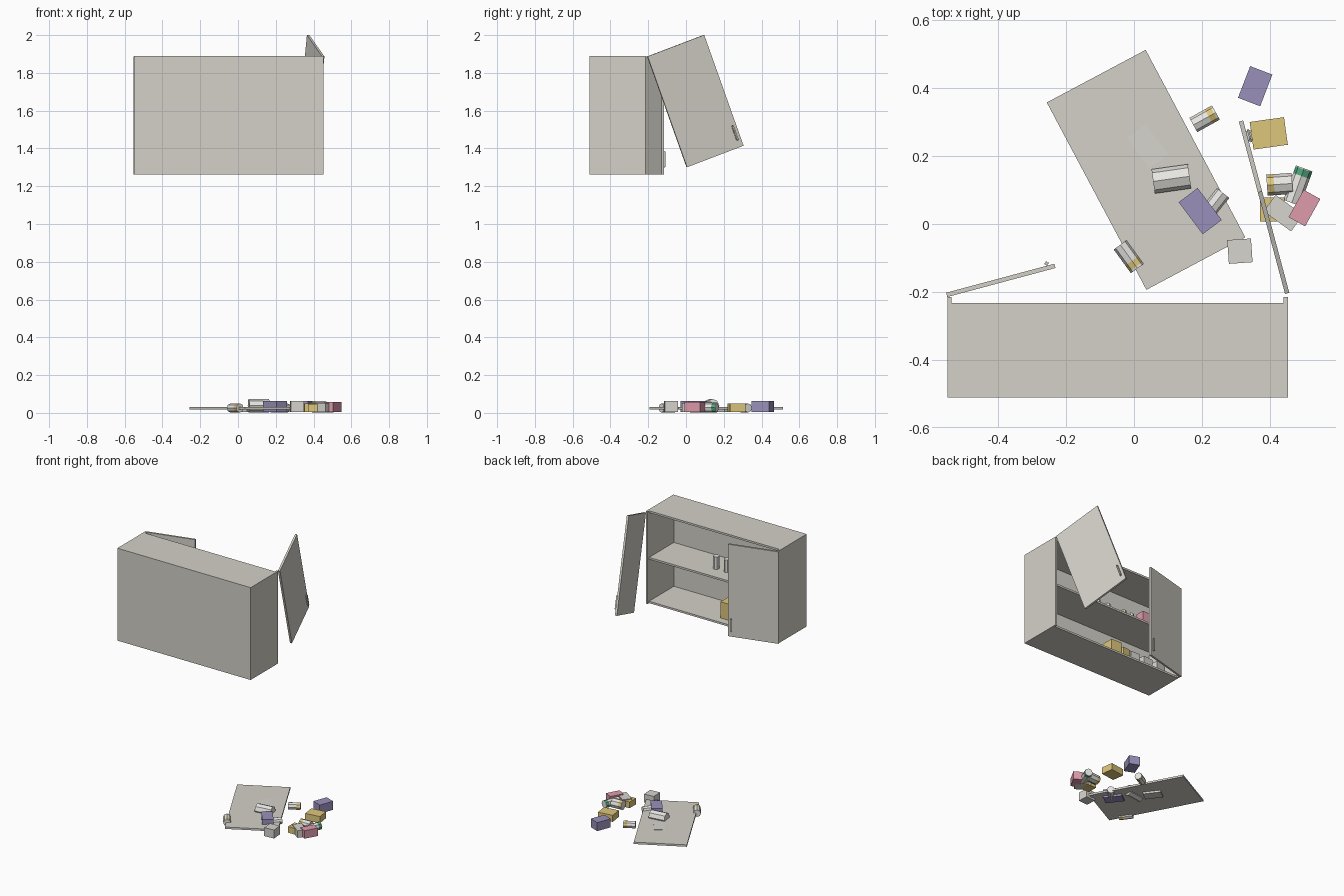
import bpy
import bmesh
from math import radians, cos, sin, pi
from mathutils import Matrix, Vector

cube = bpy.data.objects.get("Cube")
if cube:
    bpy.data.objects.remove(cube, do_unlink=True)


def material(name, rgb):
    m = bpy.data.materials.new(name)
    m.use_nodes = True
    m.diffuse_color = (*rgb, 1)
    m.node_tree.nodes["Principled BSDF"].inputs["Base Color"].default_value = (*rgb, 1)
    return m


PANEL = material("warm grey panel", (0.66, 0.64, 0.58))
TIN = material("light tin", (0.80, 0.79, 0.76))
GREY = material("grey carton", (0.67, 0.66, 0.62))
PURPLE = material("purple carton", (0.32, 0.28, 0.49))
YELLOW = material("yellow carton", (0.73, 0.57, 0.20))
PINK = material("pink carton", (0.73, 0.33, 0.41))
GREEN = material("green label", (0.08, 0.37, 0.20))


def finish(bm, name, mats):
    bmesh.ops.recalc_face_normals(bm, faces=bm.faces)
    me = bpy.data.meshes.new(name)
    bm.to_mesh(me)
    bm.free()
    for m in mats:
        me.materials.append(m)
    ob = bpy.data.objects.new(name, me)
    bpy.context.collection.objects.link(ob)


def box(name, lo, hi, mat, matrix=Matrix(), bevel=0):
    """Box between two corners, placed by a matrix."""
    lo, hi = Vector(lo), Vector(hi)
    bm = bmesh.new()
    bmesh.ops.create_cube(bm, size=1)
    for v in bm.verts:
        v.co = (lo + hi) / 2 + v.co * (hi - lo)
    if bevel:
        bmesh.ops.bevel(bm, geom=bm.edges[:], offset=bevel, segments=2, affect='EDGES')
    bm.transform(matrix)
    finish(bm, name, [mat])


def turned(x, y, z, angle):
    return Matrix.Translation((x, y, z)) @ Matrix.Rotation(radians(angle), 4, 'Z')


def carton(name, x, y, z, size, angle, mat):
    w, d, h = size
    box(name, (-w / 2, -d / 2, 0), (w / 2, d / 2, h), mat, turned(x, y, z, angle))


def can(name, matrix, radius, length, label=TIN, band=(0.68, 0.92)):
    """Eight-sided tin along local x with a coloured label band."""
    bm = bmesh.new()
    rings = []
    for t in (0, *band, 1):
        rings.append([bm.verts.new(((t - 0.5) * length,
                                    radius * cos(i * pi / 4),
                                    radius * sin(i * pi / 4))) for i in range(8)])
    for k in range(3):
        for i in range(8):
            j = (i + 1) % 8
            f = bm.faces.new((rings[k][i], rings[k][j], rings[k + 1][j], rings[k + 1][i]))
            f.material_index = int(k == 1)
    bm.faces.new(rings[0])
    bm.faces.new(rings[-1])
    bm.transform(matrix)
    finish(bm, name, [TIN, label])


def lying_can(name, x, y, angle, radius, length, label=TIN, band=(0.68, 0.92)):
    can(name, turned(x, y, radius + 0.002, angle), radius, length, label, band)


def standing_can(name, x, y, z, radius, length, label=TIN):
    place = Matrix.Translation((x, y, z + length / 2)) @ Matrix.Rotation(-pi / 2, 4, 'Y')
    can(name, place, radius, length, label)


# Cabinet carcass, open towards +y
T = 0.013
L, R, F, B, Z0, Z1 = -0.55, 0.453, -0.511, -0.215, 1.262, 1.89
inner = B - 0.017
box("rear_panel", (L, F, Z0), (R, F + T, Z1), PANEL)
box("side_panel_right", (L, F + T, Z0), (L + T, B, Z1), PANEL)
box("side_panel_left", (R - T, F + T, Z0), (R, B, Z1), PANEL)
for name, z in (("bottom_panel", Z0), ("shelf", 1.56), ("top_panel", Z1 - T)):
    box(name, (L + T, F + T, z), (R - T, inner, z + T), PANEL)

# Doors: one ajar, one hanging from its corner, one fallen
W, H = 0.33, 0.625


def door(name, side, matrix, handle=True):
    """Door hinged at its local origin, extending along side * x."""
    x0, x1 = sorted((0, side * W))
    box(name, (x0, 0, -H), (x1, T, 0), PANEL, matrix)
    if handle:
        x0, x1 = sorted((side * 0.302, side * 0.314))
        box(name + "_handle", (x0, T, -0.59), (x1, T + 0.013, -0.5), PANEL, matrix, 0.004)


door("door_ajar", 1, turned(L, B, Z1 - 0.003, 15))
door("door_hanging", -1, turned(0.445, -0.206, Z1 - 0.003, -75) @ Matrix.Rotation(radians(20.2), 4, 'Y'))
door("door_fallen", 1, turned(-0.257, 0.358, 0.03, 28) @ Matrix.Rotation(-pi / 2, 4, 'X') @
     Matrix.Translation((0, 0, 0)), False)

# Cartons and tins left in the cabinet
floor, shelf = Z0 + T, 1.56 + T
carton("stored_carton_yellow", -0.1, -0.33, floor, (0.08, 0.09, 0.11), 0, YELLOW)
carton("stored_carton_small", -0.18, -0.33, floor, (0.06, 0.08, 0.09), 8, YELLOW)
for i, x in enumerate((-0.26, -0.36, -0.46)):
    carton(f"stored_carton_grey_{i + 1}", x, -0.33, floor, (0.075, 0.07, 0.09), 5 * i, GREY)
for i, x in enumerate((0.01, -0.07, -0.2, -0.26)):
    standing_can(f"stored_tin_{i + 1}", x, -0.34, shelf, 0.02, 0.085, YELLOW if i == 2 else TIN)
carton("stored_carton_pink", -0.32, -0.29, shelf, (0.06, 0.06, 0.085), 0, PINK)

# Cartons spilled on the ground
carton("carton_purple_far", 0.357, 0.406, 0.004, (0.1, 0.07, 0.058), 69, PURPLE)
carton("carton_purple_near", 0.195, 0.038, 0.004, (0.118, 0.07, 0.058), -53, PURPLE)
carton("carton_yellow", 0.397, 0.267, 0.004, (0.102, 0.082, 0.045), 8, YELLOW)
carton("carton_yellow_under", 0.407, 0.043, 0.004, (0.072, 0.07, 0.042), 0, YELLOW)
carton("carton_grey_under", 0.44, 0.032, 0.004, (0.1, 0.06, 0.048), -36, GREY)
carton("carton_pink", 0.502, 0.047, 0.004, (0.092, 0.056, 0.054), 61, PINK)
carton("carton_grey", 0.312, -0.08, 0.004, (0.07, 0.07, 0.058), 4, GREY)
carton("carton_grey_flat", 0.04, 0.229, 0.004, (0.112, 0.068, 0.028), -53, GREY)

# Tins spilled on the ground
lying_can("tin_small_far", 0.208, 0.31, 29, 0.024, 0.076, YELLOW)
lying_can("tin_large", 0.11, 0.133, 8, 0.036, 0.108)
lying_can("tin_small_near", 0.236, 0.058, 52, 0.024, 0.085)
lying_can("tin_small_front", -0.015, -0.096, -54, 0.024, 0.086, YELLOW)
lying_can("tin_medium", 0.429, 0.117, 184, 0.031, 0.075, YELLOW, (0.72, 0.96))
lying_can("tin_green", 0.483, 0.113, 70, 0.026, 0.108, GREEN, (0.78, 0.97))
